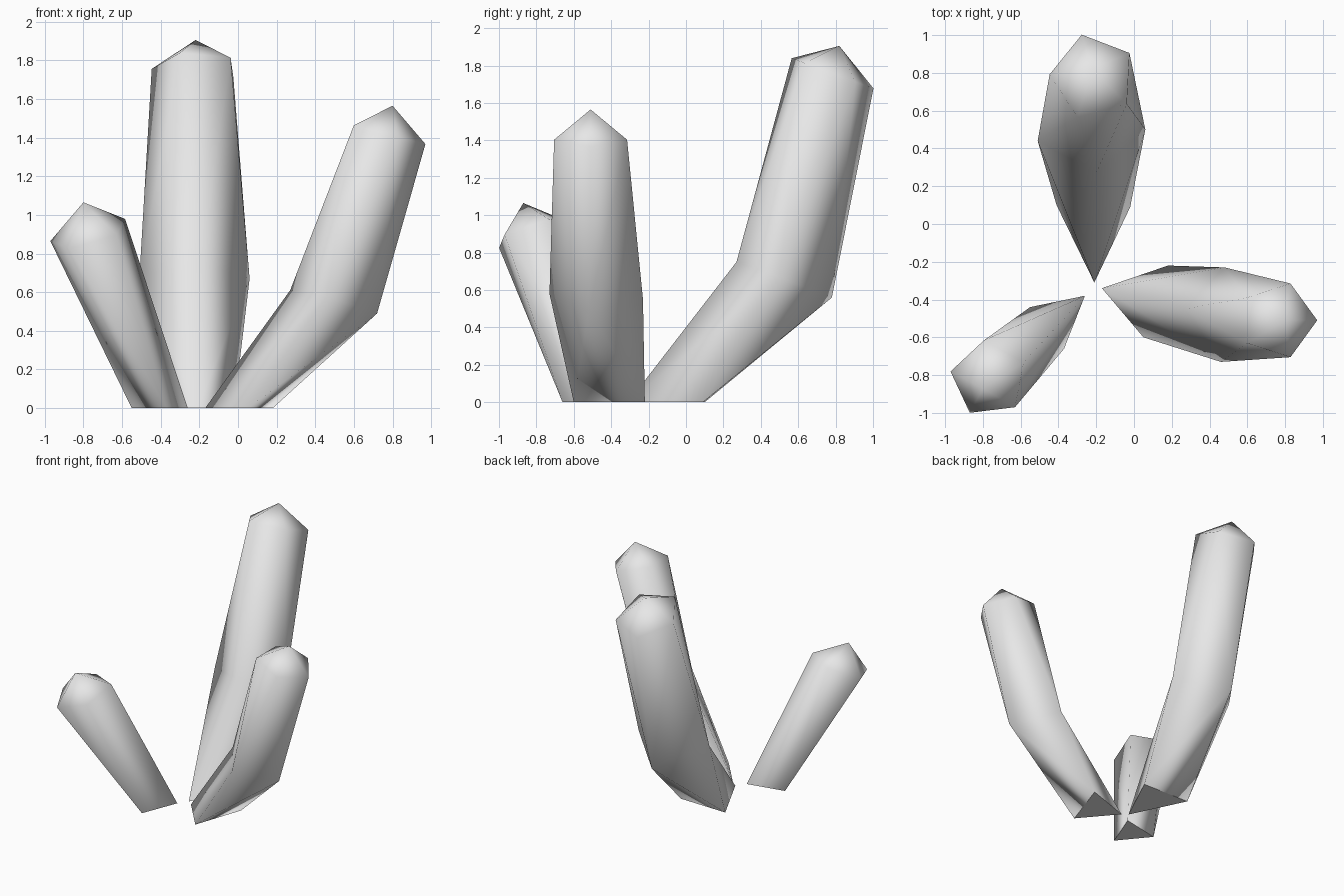
import bpy, bmesh
from math import sin, cos, radians
from mathutils import Vector

cube = bpy.data.objects.get("Cube")
if cube:
    bpy.data.objects.remove(cube)

grey = bpy.data.materials.new("plain grey")
grey.use_nodes = True
grey.diffuse_color = (0.8, 0.8, 0.8, 1)
grey.node_tree.nodes["Principled BSDF"].inputs["Base Color"].default_value = (0.8, 0.8, 0.8, 1)


def five_sides(center, radius, start, slope):
    """Pentagon on a plane tilted by slope (dz/dx, dz/dy)."""
    points = []
    for i in range(5):
        a = radians(start + 72 * i)
        x, y = radius * cos(a), radius * sin(a)
        points.append(Vector(center) + Vector((x, y, x * slope[0] + y * slope[1])))
    return points


def stalk(name, sections, tip):
    """Skin consecutive rings with convex segments, closed by a pointed tip."""
    bm = bmesh.new()
    rings = [[bm.verts.new(p) for p in s] for s in sections]
    top = bm.verts.new(tip)
    for i in range(len(rings) - 1):
        last = i == len(rings) - 2
        verts = rings[i] + rings[i + 1] + ([top] if last else [])
        bmesh.ops.convex_hull(bm, input=verts, use_existing_faces=False)
    # Remove the walls left inside at each bend
    for inner in rings[1:-1]:
        walls = [f for f in bm.faces if all(v in inner for v in f.verts)]
        bmesh.ops.delete(bm, geom=walls, context='FACES_ONLY')
        loose = [e for e in bm.edges if not e.link_faces]
        bmesh.ops.delete(bm, geom=loose, context='EDGES')
    bmesh.ops.recalc_face_normals(bm, faces=bm.faces[:])
    # Smooth sides, flat foot with a crisp rim
    for f in bm.faces:
        f.smooth = not all(v in rings[0] for v in f.verts)
        if not f.smooth:
            for e in f.edges:
                e.smooth = False
    mesh = bpy.data.meshes.new(name)
    bm.to_mesh(mesh)
    bm.free()
    mesh.materials.append(grey)
    obj = bpy.data.objects.new(name, mesh)
    bpy.context.collection.objects.link(obj)


# Tall stalk leaning to the back: three-sided foot, four-sided bend, five-sided top
stalk("tall_stalk", [
    [(-0.21, -0.31, 0), (-0.02, 0.09, 0), (-0.41, 0.1, 0)],
    [(-0.2, 0.27, 0.75), (0.06, 0.5, 0.67), (-0.25, 0.78, 0.56), (-0.51, 0.44, 0.68)],
    five_sides((-0.217, 0.78, 1.76), 0.23, 33, (0, -0.37)),
], (-0.22, 0.82, 1.905))

# Middle stalk leaning to the left side
stalk("middle_stalk", [
    [(-0.17, -0.34, 0), (0.18, -0.22, 0), (0.05, -0.6, 0)],
    [(0.27, -0.45, 0.61), (0.48, -0.23, 0.55), (0.72, -0.52, 0.49), (0.46, -0.73, 0.58)],
    five_sides((0.765, -0.51, 1.42), 0.205, 0, (-0.26, 0)),
], (0.8, -0.51, 1.565))

# Short straight stalk leaning to the front right
stalk("short_stalk", [
    [(-0.26, -0.38, 0), (-0.55, -0.44, 0), (-0.37, -0.66, 0)],
    five_sides((-0.77, -0.82, 0.905), 0.205, 25, (0.26, 0.3)),
], (-0.8, -0.87, 1.065))
